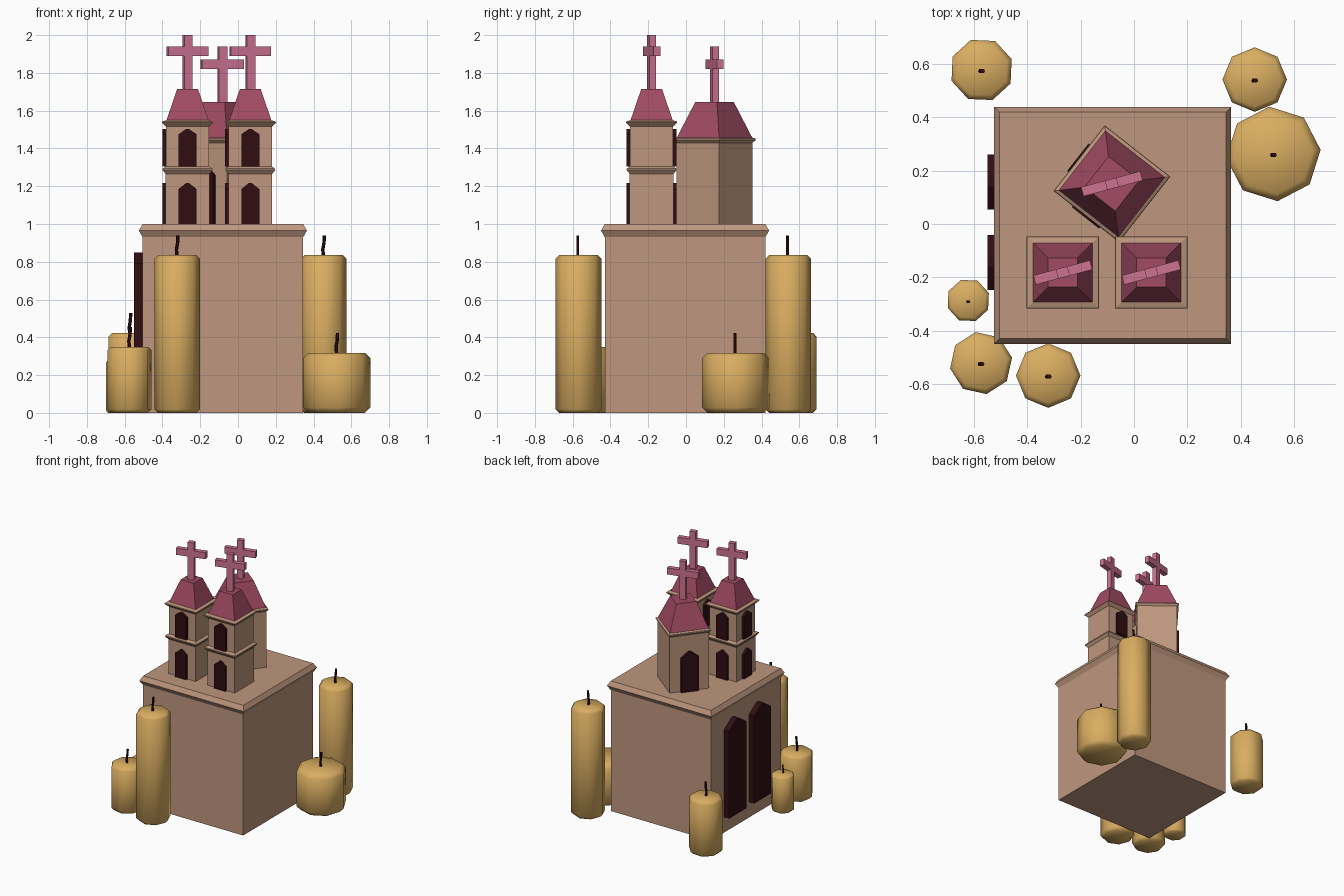
import bpy, bmesh, math
from mathutils import Matrix, Vector

if "Cube" in bpy.data.objects:
    bpy.data.objects.remove(bpy.data.objects["Cube"])


def material(name, rgb):
    m = bpy.data.materials.new(name)
    m.diffuse_color = (*rgb, 1)
    m.use_nodes = True
    m.node_tree.nodes["Principled BSDF"].inputs["Base Color"].default_value = m.diffuse_color
    return m


STONE = material("tan_stone", (0.52, 0.31, 0.21))
ROOF = material("wine_roof", (0.36, 0.07, 0.125))
CROSS = material("pink_cross", (0.62, 0.17, 0.29))
DARK = material("dark_maroon", (0.03, 0.004, 0.006))
WAX = material("yellow_wax", (0.70, 0.42, 0.12))


def loft(name, rings, mat, smooth=None):
    """Skin a list of equal-length rings and cap both ends."""
    bm = bmesh.new()
    vs = [[bm.verts.new(p) for p in r] for r in rings]
    n = len(vs[0])
    for a, b in zip(vs, vs[1:]):
        for i in range(n):
            j = (i + 1) % n
            bm.faces.new((a[i], a[j], b[j], b[i]))
    bm.faces.new(vs[0][::-1])
    bm.faces.new(vs[-1])
    bmesh.ops.recalc_face_normals(bm, faces=bm.faces)
    me = bpy.data.meshes.new(name)
    bm.to_mesh(me)
    bm.free()
    me.materials.append(mat)
    ob = bpy.data.objects.new(name, me)
    bpy.context.collection.objects.link(ob)
    if smooth:
        bpy.ops.object.select_all(action='DESELECT')
        ob.select_set(True)
        bpy.context.view_layer.objects.active = ob
        bpy.ops.object.shade_smooth_by_angle(angle=math.radians(smooth))
    return ob


def ring(cx, cy, r, z, n, rot):
    return [(cx + r * math.cos(rot + math.tau * i / n),
             cy + r * math.sin(rot + math.tau * i / n), z) for i in range(n)]


def square_stack(name, c, profile, mat, turn=0):
    """Square section following a (half width, z) profile."""
    rot = math.radians(turn + 45)
    return loft(name, [ring(*c, h * math.sqrt(2), z, 4, rot) for h, z in profile], mat)


def window(name, c, turn, dist, thick, width, z0, shoulder, peak, side=0):
    """Pointed plate whose outer face lies dist from c; turn 0 faces the front."""
    w = width / 2
    shape = [(-w, z0), (w, z0), (w, shoulder), (w * 0.15, peak), (-w * 0.15, peak), (-w, shoulder)]
    m = Matrix.Translation((*c, 0)) @ Matrix.Rotation(math.radians(turn), 4, 'Z')
    loft(name, [[m @ Vector((u + side, -d, z)) for u, z in shape]
                for d in (dist - thick, dist)], DARK)


def cross(name, c, z0, top, arm_z, length, turn):
    """One-piece cross outline given depth."""
    p, a, h = 0.0225, 0.025, length / 2
    half = [(p, z0), (p, arm_z - a), (h, arm_z - a), (h, arm_z + a), (p, arm_z + a), (p, top)]
    outline = half + [(-u, z) for u, z in reversed(half)]
    m = Matrix.Translation((*c, 0)) @ Matrix.Rotation(math.radians(turn), 4, 'Z')
    loft(name, [[m @ Vector((u, d, z)) for u, z in outline] for d in (-0.018, 0.018)], CROSS)


# Main block with a pointed rim
BASE = (-0.08, -0.005)
square_stack("main_block", BASE,
             [(0.425, 0), (0.425, 0.93), (0.445, 0.965), (0.425, 1.0)], STONE)

# Tall windows on the left wall
for i, y in enumerate((0.157, -0.145)):
    window(f"wall_window_{i}", (BASE[0], y), -90, 0.47, 0.06, 0.207, 0.12, 0.79, 0.85)

# Twin front towers
for i, x in enumerate((-0.267, 0.065)):
    c = (x, -0.182)
    square_stack(f"front_tower_{i}", c,
                 [(0.116, 0.99), (0.116, 1.265), (0.132, 1.285), (0.132, 1.293), (0.114, 1.305),
                  (0.114, 1.515), (0.136, 1.537), (0.134, 1.543), (0.11, 1.55)], STONE)
    square_stack(f"front_roof_{i}", c, [(0.113, 1.545), (0.055, 1.715)], ROOF)
    cross(f"front_cross_{i}", c, 1.70, 2.0, 1.915, 0.22, 15)
    for turn in (0, -90, 180):
        window(f"lower_window_{i}", c, turn, 0.133, 0.03, 0.095, 1.0, 1.185, 1.217)
        window(f"upper_window_{i}", c, turn, 0.133, 0.03, 0.095, 1.305, 1.475, 1.503)

# Turned rear tower
REAR, TURN = (-0.083, 0.151), -38
square_stack("rear_tower", REAR,
             [(0.143, 0.99), (0.143, 1.43), (0.156, 1.445), (0.154, 1.452), (0.14, 1.46)],
             STONE, TURN)
square_stack("rear_roof", REAR, [(0.143, 1.455), (0.073, 1.645)], ROOF, TURN)
cross("rear_cross", REAR, 1.63, 1.94, 1.845, 0.23, 15)
for t in (TURN, TURN - 90):
    window("rear_window", REAR, t, 0.162, 0.03, 0.13, 1.0, 1.26, 1.305)

# Candles: x, y, radius, height, turn of the octagon, wick scale
CANDLES = [(-0.322, -0.569, 0.121, 0.835, 0, 1), (-0.574, -0.522, 0.118, 0.35, 10, 1),
           (-0.622, -0.287, 0.082, 0.28, 20, 0.6), (-0.572, 0.578, 0.12, 0.423, 20, 1),
           (0.453, 0.542, 0.121, 0.835, 0, 1), (0.523, 0.263, 0.178, 0.318, 5, 1)]
for i, (x, y, r, h, turn, s) in enumerate(CANDLES):
    rot, b = math.radians(turn), 0.16 * r
    loft(f"candle_{i}", [ring(x, y, k, z, 8, rot) for k, z in
                         ((r - b, 0), (r, b), (r, h - b), (r - b, h))], WAX, 50)
    # slightly wavy wick
    path = [(0, -0.01), (-0.004, 0.03), (0.002, 0.065), (0.004, 0.105)]
    loft(f"wick_{i}", [ring(x + dx * s, y - 0.004, 0.009 * s, h + dz * s, 6, 0)
                       for dx, dz in path], DARK, 50)
